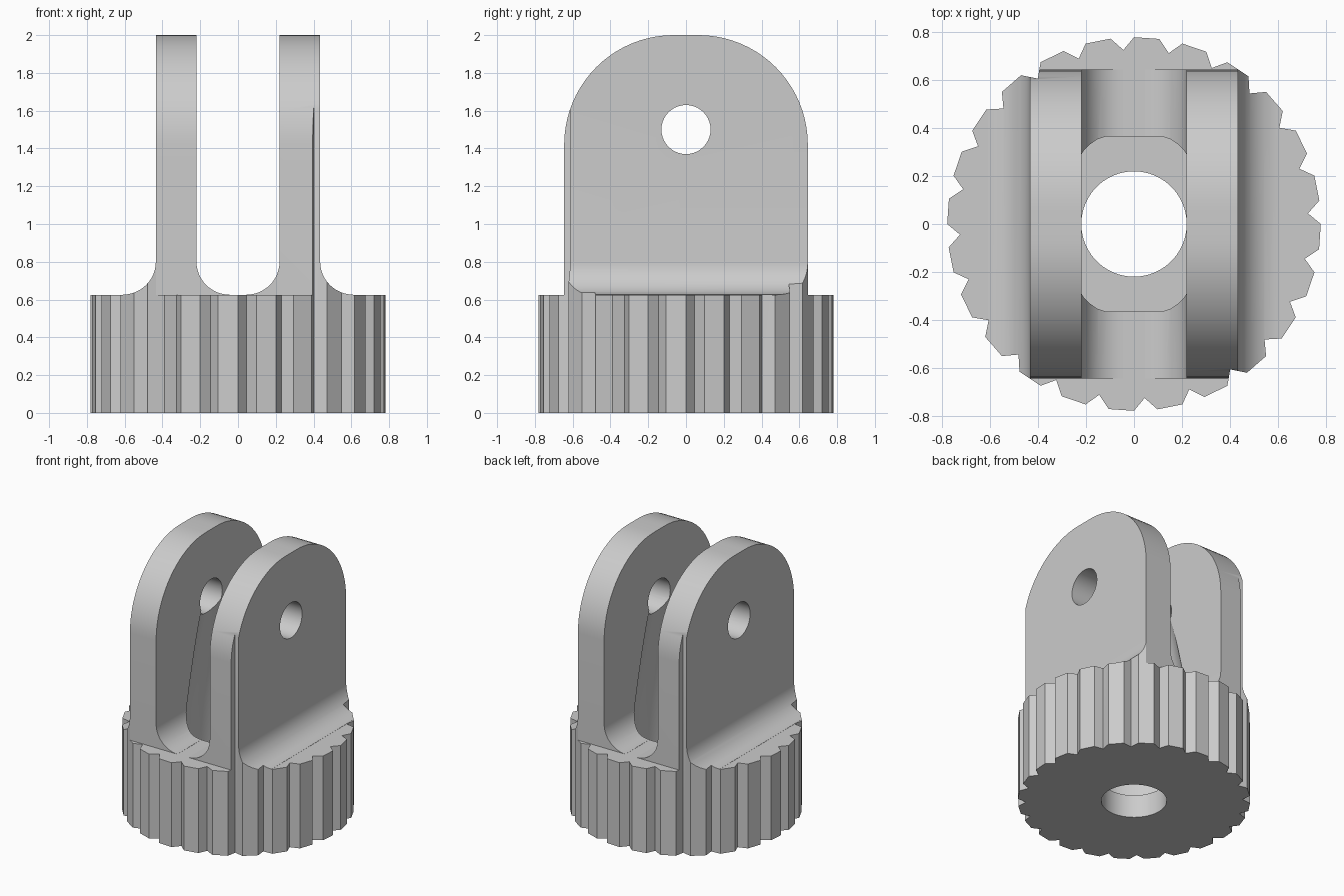
import bpy, bmesh, math
from mathutils import Vector

if "Cube" in bpy.data.objects:
    bpy.data.objects.remove(bpy.data.objects["Cube"])

grey = bpy.data.materials.new("plain_grey")
grey.diffuse_color = (0.6, 0.6, 0.6, 1)
grey.use_nodes = True
grey.node_tree.nodes["Principled BSDF"].inputs["Base Color"].default_value = grey.diffuse_color


def prism(name, pts, axis, lo, hi):
    """Extrude a 2D outline along an axis (0=x: pts are y,z; 1=y: x,z; 2=z: x,y)."""
    bm = bmesh.new()

    def place(p, t):
        c = list(p)
        c.insert(axis, t)
        return bm.verts.new(c)

    a = [place(p, lo) for p in pts]
    b = [place(p, hi) for p in pts]
    n = len(pts)
    bm.faces.new(a)
    bm.faces.new(b)
    for i in range(n):
        j = (i + 1) % n
        bm.faces.new((a[i], a[j], b[j], b[i]))
    bmesh.ops.recalc_face_normals(bm, faces=bm.faces)
    return finish(name, bm)


def finish(name, bm):
    me = bpy.data.meshes.new(name)
    bm.to_mesh(me)
    bm.free()
    me.materials.append(grey)
    ob = bpy.data.objects.new(name, me)
    bpy.context.collection.objects.link(ob)
    return ob


def arc(cx, cy, r, a0, a1, n):
    return [(cx + r * math.cos(math.radians(a0 + (a1 - a0) * i / n)),
             cy + r * math.sin(math.radians(a0 + (a1 - a0) * i / n))) for i in range(n + 1)]


def boolean(ob, tool, op):
    """Apply a boolean and throw the tool away."""
    m = ob.modifiers.new(op, 'BOOLEAN')
    m.operation, m.object, m.solver = op, tool, 'EXACT'
    bpy.context.view_layer.objects.active = ob
    bpy.ops.object.modifier_apply(modifier=m.name)
    bpy.data.objects.remove(tool)


TOP = 0.625      # top of the toothed base
R = 0.175        # fillet at the foot of each lug

# Slab that becomes the toothed base
body = prism("clevis_knob", [(-1, -1), (1, -1), (1, 1), (-1, 1)], 2, 0, TOP)

# Two lugs: filleted front profile crossed with a rounded side profile
side = [(-0.645, 0.5), (0.645, 0.5)] + arc(0.065, 1.42, 0.58, 0, 90, 20) \
    + arc(-0.065, 1.42, 0.58, 90, 180, 20)
foot = TOP + 0.001
for s in (-1, 1):
    front = [(0.22 - R, 0.5), (0.435 + R, 0.5)] \
        + arc(0.435 + R, foot + R, R, 270, 180, 12) + [(0.435, 2.2), (0.22, 2.2)] \
        + arc(0.22 - R, foot + R, R, 0, -90, 12)
    lug = prism("lug", [(s * x, z) for x, z in front], 1, -0.8, 0.8)
    boolean(lug, prism("side_profile", side, 0, -1, 1), 'INTERSECT')
    boolean(body, lug, 'UNION')

# Toothed outline: 24 lands separated by V notches
teeth = []
for k in range(24):
    for da, r in ((0, 0.78), (3.5, 0.728), (7.2, 0.78)):
        a = math.radians(k * 15 + da)
        teeth.append((r * math.cos(a), r * math.sin(a)))
boolean(body, prism("tooth_outline", teeth, 2, -0.2, 2.2), 'INTERSECT')

# Cross hole for the pin
boolean(body, prism("pin_hole", arc(0, 1.5, 0.13, 0, 351, 39), 0, -1, 1), 'DIFFERENCE')

# Vertical bore through the base
boolean(body, prism("bore", arc(0, 0, 0.22, 0, 354, 59), 2, -0.2, 0.4), 'DIFFERENCE')

# Screw pocket with flats, tapering up between the lugs
bm = bmesh.new()
rings = []
for z, r in ((0.17, 0.386), (0.66, 0.386), (1.65, 0.212)):
    rings.append([bm.verts.new((x, max(-0.365, min(0.365, y)), z))
                  for x, y in arc(0, 0, r, 0, 354, 59)])
for lo, hi in zip(rings, rings[1:]):
    for i in range(60):
        j = (i + 1) % 60
        bm.faces.new((lo[i], lo[j], hi[j], hi[i]))
bm.faces.new(rings[0])
bm.faces.new(rings[-1])
bmesh.ops.recalc_face_normals(bm, faces=bm.faces)
boolean(body, finish("screw_pocket", bm), 'DIFFERENCE')

# Smooth the curves, keep the corners sharp
bpy.ops.object.select_all(action='DESELECT')
body.select_set(True)
bpy.context.view_layer.objects.active = body
bpy.ops.object.shade_smooth_by_angle(angle=math.radians(25))
